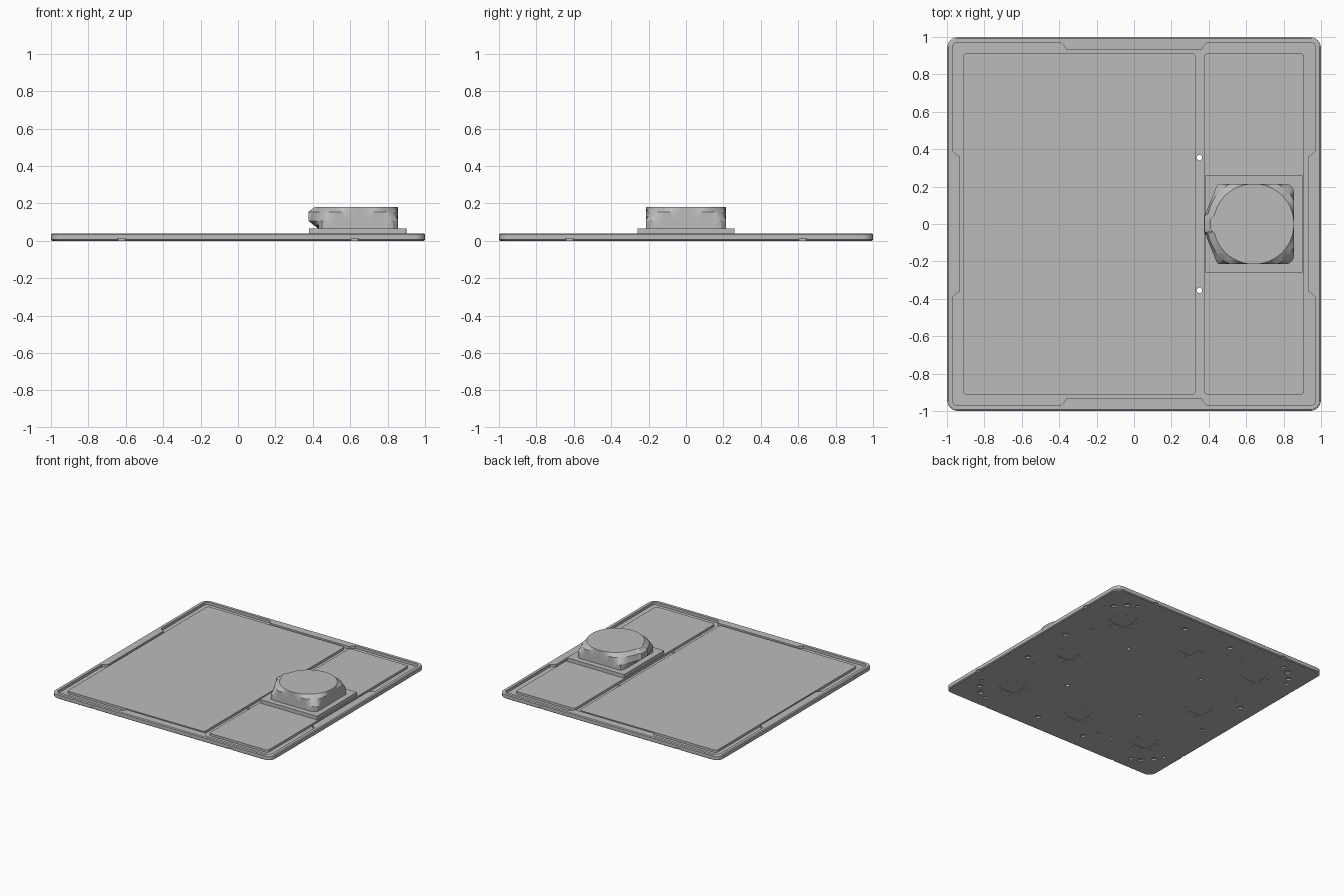
import bpy, bmesh, math
from math import sin, cos, pi, radians

cube = bpy.data.objects.get("Cube")
if cube:
    bpy.data.objects.remove(cube, do_unlink=True)

grey = bpy.data.materials.new("plain grey")
grey.use_nodes = True
grey.diffuse_color = (0.5, 0.5, 0.5, 1)
grey.node_tree.nodes["Principled BSDF"].inputs["Base Color"].default_value = (0.5, 0.5, 0.5, 1)


def loft(bm, rings):
    """Closed solid through equal-length rings of points, bottom to top."""
    rows = [[bm.verts.new(p) for p in ring] for ring in rings]
    n = len(rows[0])
    bm.faces.new(rows[0][::-1])
    bm.faces.new(rows[-1])
    for low, high in zip(rows, rows[1:]):
        for i in range(n):
            j = (i + 1) % n
            bm.faces.new((low[i], low[j], high[j], high[i]))


def prism(bm, outline, z0, z1):
    loft(bm, [[(x, y, z) for x, y in outline] for z in (z0, z1)])


def rounded_rect(x0, x1, y0, y1, r, steps=6):
    corners = ((x1 - r, y1 - r), (x0 + r, y1 - r), (x0 + r, y0 + r), (x1 - r, y0 + r))
    return [(cx + r * cos(a), cy + r * sin(a))
            for k, (cx, cy) in enumerate(corners)
            for a in [pi / 2 * (k + s / steps) for s in range(steps + 1)]]


def circle(cx, cy, r, n=16):
    return [(cx + r * cos(2 * pi * i / n), cy + r * sin(2 * pi * i / n)) for i in range(n)]


def finish(bm, name, smooth=True):
    mesh = bpy.data.meshes.new(name)
    bm.to_mesh(mesh)
    bm.free()
    obj = bpy.data.objects.new(name, mesh)
    bpy.context.collection.objects.link(obj)
    mesh.materials.append(grey)
    if smooth:
        bpy.ops.object.select_all(action="DESELECT")
        obj.select_set(True)
        bpy.context.view_layer.objects.active = obj
        bpy.ops.object.shade_smooth_by_angle(angle=radians(25))
    return obj


def cut(target, cutter):
    cutter.hide_render = True
    cutter.hide_set(True)
    cutter.display_type = "WIRE"
    mod = target.modifiers.new(cutter.name, "BOOLEAN")
    mod.operation, mod.solver, mod.object = "DIFFERENCE", "EXACT", cutter
    bpy.context.view_layer.objects.active = target
    bpy.ops.object.modifier_apply(modifier=mod.name)
    bpy.data.objects.remove(cutter, do_unlink=True)


# Tray slab with a softened top edge
bm = bmesh.new()
loft(bm, [[(x, y, z) for x, y in rounded_rect(-e, e, -e, e, 0.06)]
          for z, e in ((0, 0.993), (0.006, 1), (0.034, 1), (0.04, 0.993))])
tray = finish(bm, "tray")

# Pocket inside the rim, leaving a wider rim at the middle of each side
quarter = [(0.97, -0.39), (0.96, -0.38), (0.93, -0.36), (0.93, 0.36), (0.96, 0.38), (0.97, 0.39)]
quarter += [(0.945 + 0.025 * cos(pi / 2 * s / 4), 0.945 + 0.025 * sin(pi / 2 * s / 4)) for s in range(5)]
pocket = []
for k in range(4):
    c, s = ((1, 0), (0, 1), (-1, 0), (0, -1))[k]
    pocket += [(x * c - y * s, x * s + y * c) for x, y in quarter]
bm = bmesh.new()
prism(bm, pocket, 0.018, 0.06)
cut(tray, finish(bm, "pocket_cutter", False))

# Underside recesses: square sockets, round holes, edge notches
bm = bmesh.new()
pitch = 0.64
for gx in (-pitch, 0, pitch):
    for gy in (-pitch, 0, pitch):
        if gx or gy:
            prism(bm, rounded_rect(gx - 0.065, gx + 0.065, gy - 0.065, gy + 0.065, 0.012, 2), -0.01, 0.003)
            for k in range(8):
                a = pi / 8 + k * pi / 4
                prism(bm, circle(gx + 0.105 * cos(a), gy + 0.105 * sin(a), 0.007, 8), -0.01, 0.003)
holes = [(0.85, 0.22, 0.02), (0.85, 0.78, 0.022), (0.885, 0.71, 0.014),
         (0.75, 0.28, 0.009), (0.75, 0.41, 0.009)]
for a, b, r in holes:
    for sx in (-1, 1):
        for sy in (-1, 1):
            prism(bm, circle(sx * a, sy * b, r), -0.01, 0.012)
            prism(bm, circle(sx * b, sy * a, r), -0.01, 0.012)
for sx in (-1, 1):
    for sy in (-1, 1):
        depth = 0.05 if sx > 0 else 0.012
        prism(bm, circle(sx * 0.35, sy * 0.355, 0.015), -0.01, depth)
        u, w = sx * 0.623, 0.02
        prism(bm, rounded_rect(u - w, u + w, sy - 0.01, sy + 0.01, 0.002, 1), -0.01, 0.013)
        prism(bm, rounded_rect(sy - 0.01, sy + 0.01, u - w, u + w, 0.002, 1), -0.01, 0.013)
cut(tray, finish(bm, "underside_cutter", False))

# Two inlaid panels and the square pad under the knob
for name, x0, x1, y, r, z0, z1 in (("large_panel", -0.915, 0.332, 0.912, 0.02, 0.016, 0.037),
                                   ("small_panel", 0.375, 0.91, 0.912, 0.02, 0.016, 0.037),
                                   ("knob_pad", 0.38, 0.9, 0.26, 0.002, 0.036, 0.066)):
    bm = bmesh.new()
    prism(bm, rounded_rect(x0, x1, -y, y, r), z0, z1)
    finish(bm, name)

# Knob: a square body with a pointer, blending up into a round top
SIDES = ((0, 0.215), (90, 0.215), (45, 0.283), (124, 0.283), (158, 0.26))


def body_radius(a, tip):
    walls = [(s * d, r) for d, r in SIDES for s in (-1, 1)] + [(180, tip)]
    return min(r / cos(a - radians(d)) for d, r in walls if cos(a - radians(d)) > 0.05)


def top_radius(a):
    point = min(0.23 / max(-cos(a), 0.1), 0.215 + 0.2 * max(0, 0.22 - abs(a - pi)))
    return max(0.215, point)


angles = [2 * pi * i / 120 for i in range(120)]
levels = ((0.065, lambda a: body_radius(a, 0.21)),
          (0.107, lambda a: body_radius(a, 0.264)),
          (0.155, lambda a: max(min(body_radius(a, 0.264), 0.25), 0.215) if abs(a - pi) > 0.2 else body_radius(a, 0.264)),
          (0.18, top_radius))
bm = bmesh.new()
loft(bm, [[(0.64 + f(a) * cos(a), f(a) * sin(a), z) for a in angles] for z, f in levels])
finish(bm, "knob")
